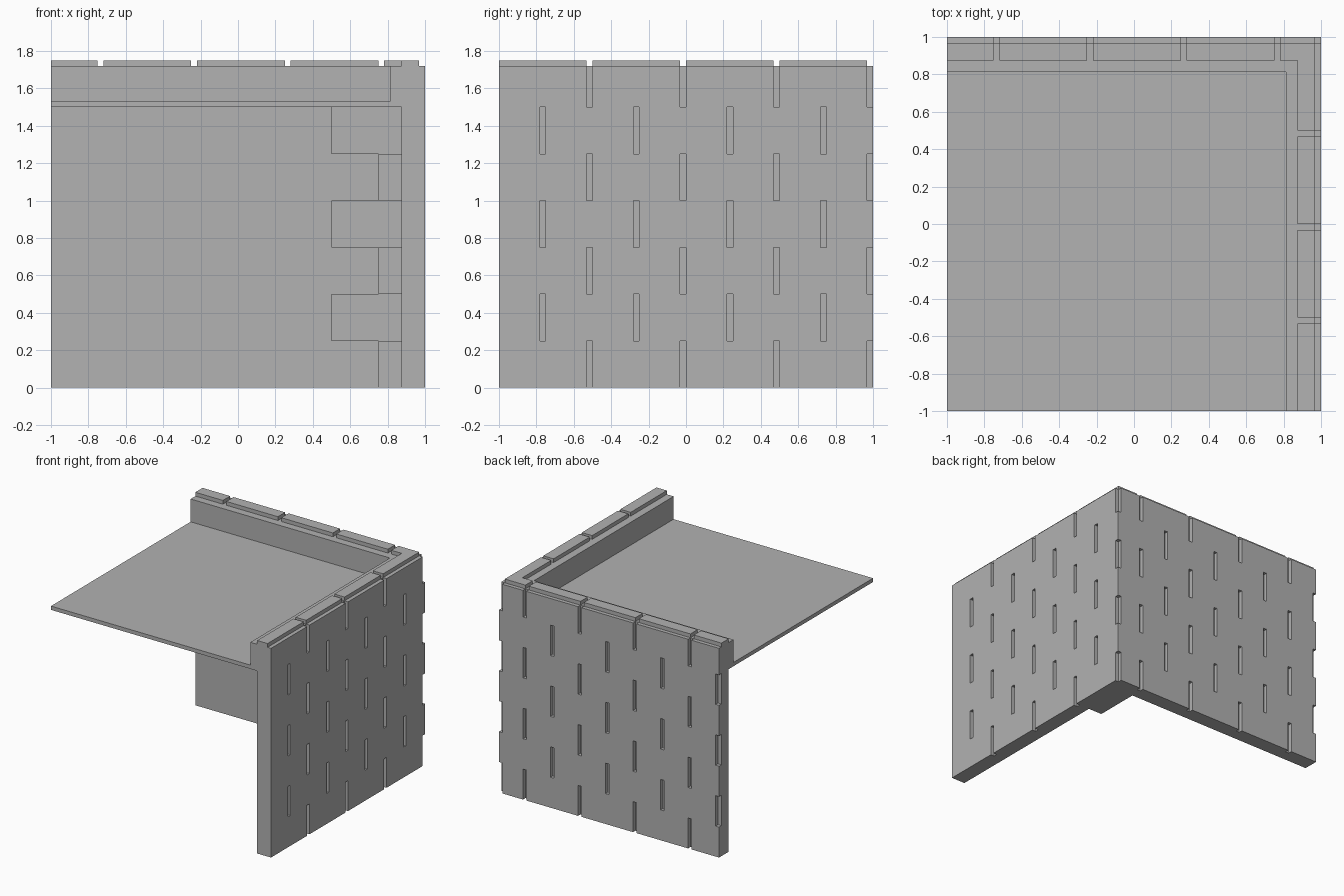
import bpy
import bmesh

cube = bpy.data.objects.get("Cube")
if cube:
    bpy.data.objects.remove(cube, do_unlink=True)

U = 1 / 32            # mortar width and depth
ROW = 0.25            # brick course height
INNER = 0.875         # inner face of the walls
LINER = INNER - 2 * U  # inner face of the parapet
OUTER = 1 - U         # bottom of the mortar grooves
FLOOR = 6 * ROW
TOP = 7 * ROW - U

stone = bpy.data.materials.new("grey stone")
stone.use_nodes = True
grey = (0.445, 0.445, 0.445, 1)
stone.diffuse_color = grey
stone.node_tree.nodes["Principled BSDF"].inputs["Base Color"].default_value = grey


def add_prism(bm, outline, z0, z1):
    """Extrude a plan outline from z0 to z1."""
    base = bm.faces.new([bm.verts.new((x, y, z0)) for x, y in outline])
    result = bmesh.ops.extrude_face_region(bm, geom=[base], use_keep_orig=True)
    moved = [g for g in result["geom"] if isinstance(g, bmesh.types.BMVert)]
    bmesh.ops.translate(bm, verts=moved, vec=(0, 0, z1 - z0))


def build(name, prisms):
    bm = bmesh.new()
    for prism in prisms:
        add_prism(bm, *prism)
    bmesh.ops.recalc_face_normals(bm, faces=bm.faces)
    mesh = bpy.data.meshes.new(name)
    bm.to_mesh(mesh)
    bm.free()
    mesh.materials.append(stone)
    obj = bpy.data.objects.new(name, mesh)
    bpy.context.collection.objects.link(obj)
    return obj


def rect(x0, x1, y0, y1):
    return [(x0, y0), (x1, y0), (x1, y1), (x0, y1)]


def corner(inner, outer, x_end=-1, y_end=-1):
    """L-shaped plan following the right and back walls."""
    return [(x_end, inner), (inner, inner), (inner, y_end),
            (outer, y_end), (outer, outer), (x_end, outer)]


# Two walls meeting at the back corner
walls = build("brick_walls", [(corner(INNER, 1), 0, TOP)])

# Mortar grooves, staggered on alternate courses
grooves = []
for row in range(7):
    z0 = -0.1 if row == 0 else row * ROW
    z1 = 2 if row == 6 else (row + 1) * ROW
    odd = row % 2
    for i in range(4):
        x = -0.75 - 0.25 * odd + 0.5 * i
        x0 = x - 0.1 if x == -1 else x
        grooves.append((rect(x0, x + U, OUTER, 1.1), z0, z1))
        y = -0.5 - 0.25 * odd + 0.5 * i
        if y < 1:
            grooves.append((rect(OUTER, 1.1, y - U, 1.1 if y == 1 else y), z0, z1))
    if not odd:
        grooves.append((rect(OUTER, 1.1, OUTER, 1.1), z0, z1))
cutter = build("groove_cutter", grooves)
cutter.hide_render = True
cut = walls.modifiers.new("grooves", "BOOLEAN")
cut.operation = "DIFFERENCE"
cut.solver = "EXACT"
cut.object = cutter
bpy.context.view_layer.update()
carved = bpy.data.meshes.new_from_object(
    walls.evaluated_get(bpy.context.evaluated_depsgraph_get()))
walls.modifiers.clear()
walls.data = carved
bpy.data.objects.remove(cutter, do_unlink=True)

# Floor slab and the thicker parapet above it
build("floor_slab", [(rect(-1, INNER, -1, INNER), FLOOR, FLOOR + U)])
build("parapet_lining", [(corner(LINER, INNER), FLOOR + U, TOP)])

# Raised capping stones along the wall tops
caps = [(corner(INNER, OUTER, 0.75 + U, 0.5), TOP, TOP + U)]
for i in range(4):
    x1 = -0.75 + 0.5 * i
    caps.append((rect(max(-1, x1 - 0.5 + U), x1, INNER, OUTER), TOP, TOP + U))
for i in range(3):
    y0 = -1 + 0.5 * i
    caps.append((rect(INNER, OUTER, y0, y0 + 0.5 - U), TOP, TOP + U))
build("capping_stones", caps)

# Interlocking blocks filling the inside corner
blocks = []
for row in range(6):
    x0, y0 = (0.5, 0.75) if row % 2 else (0.75, 0.5)
    blocks.append((rect(x0, INNER, y0, INNER), row * ROW, (row + 1) * ROW))
build("inner_corner_blocks", blocks)
